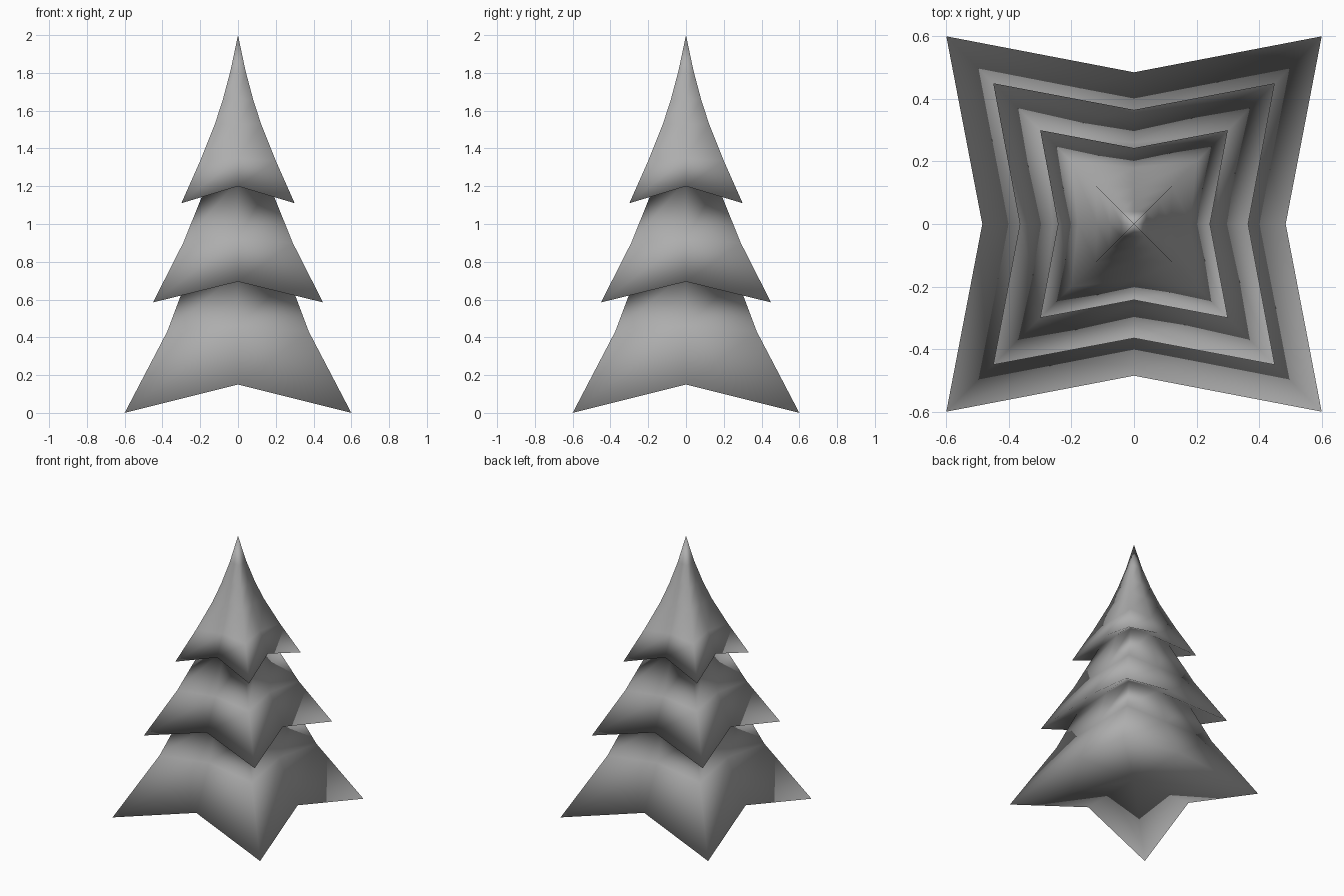
import bpy, bmesh

if "Cube" in bpy.data.objects:
    bpy.data.objects.remove(bpy.data.objects["Cube"])

# Each ring is an eight-point star: (corner half-width, corner z, mid distance, mid z)
tiers = [
    [(0.60, 0.00, 0.485, 0.15), (0.375, 0.43, 0.335, 0.46), (0.27, 0.71, 0.25, 0.74)],
    [(0.45, 0.585, 0.365, 0.695), (0.29, 0.90, 0.26, 0.92), (0.165, 1.21, 0.155, 1.23)],
    [(0.30, 1.11, 0.243, 1.20), (0.20, 1.335, 0.18, 1.35), (0.122, 1.53, 0.118, 1.53),
     (0.08, 1.66, 0.078, 1.66), (0.04, 1.81, 0.04, 1.81)],
]

bm = bmesh.new()


def star_ring(c, cz, m, mz):
    pts = [(c, -c, cz), (m, 0, mz), (c, c, cz), (0, m, mz),
           (-c, c, cz), (-m, 0, mz), (-c, -c, cz), (0, -m, mz)]
    return [bm.verts.new(p) for p in pts]


# Tiers joined into one continuous skin, each rim folding under to the tier below
rings = [star_ring(*r) for tier in tiers for r in tier]
for low, high in zip(rings, rings[1:]):
    for i in range(8):
        j = (i + 1) % 8
        bm.faces.new((low[i], low[j], high[j], high[i]))

# Pointed top and closed underside
apex = bm.verts.new((0, 0, 2.0))
base = bm.verts.new((0, 0, 0.15))
for i in range(8):
    j = (i + 1) % 8
    bm.faces.new((rings[-1][i], rings[-1][j], apex))
    bm.faces.new((rings[0][j], rings[0][i], base))

# Smooth shading over the whole foliage
for f in bm.faces:
    f.smooth = True
mesh = bpy.data.meshes.new("tree_foliage")
bm.to_mesh(mesh)
bm.free()
tree = bpy.data.objects.new("tree_foliage", mesh)
bpy.context.collection.objects.link(tree)

# Dark grey foliage colour
grey = bpy.data.materials.new("foliage_grey")
grey.diffuse_color = (0.42, 0.42, 0.42, 1)
grey.use_nodes = True
grey.node_tree.nodes["Principled BSDF"].inputs["Base Color"].default_value = grey.diffuse_color
mesh.materials.append(grey)
